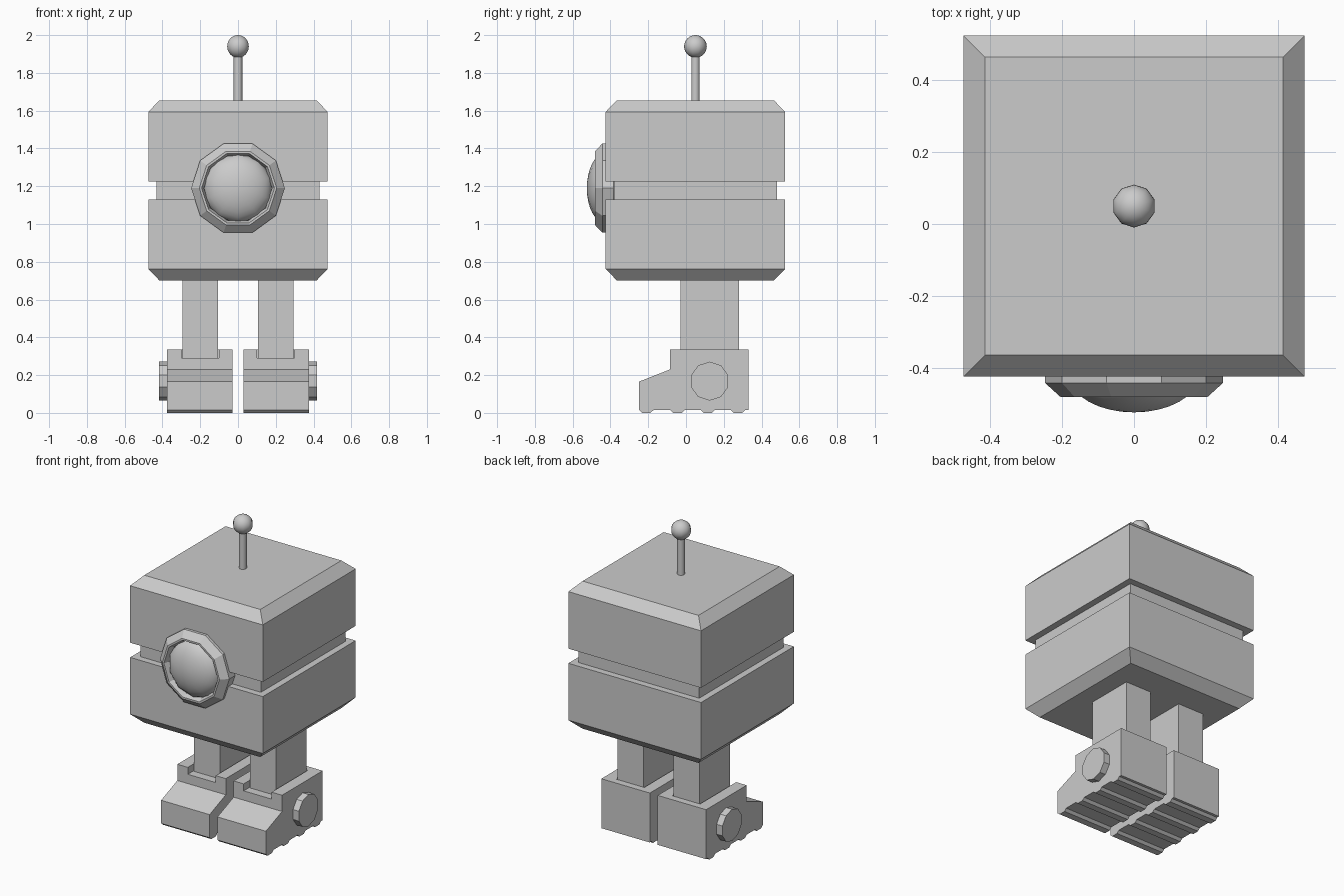
import bpy, bmesh, math
from mathutils import Matrix, Vector

if "Cube" in bpy.data.objects:
    bpy.data.objects.remove(bpy.data.objects["Cube"])

grey = bpy.data.materials.new("light grey")
grey.diffuse_color = (0.6, 0.6, 0.6, 1)
grey.use_nodes = True
grey.node_tree.nodes["Principled BSDF"].inputs["Base Color"].default_value = grey.diffuse_color


def finish(name, bm, smooth=False):
    """Turn a bmesh into a named, coloured object."""
    bmesh.ops.recalc_face_normals(bm, faces=bm.faces)
    mesh = bpy.data.meshes.new(name)
    bm.to_mesh(mesh)
    bm.free()
    mesh.materials.append(grey)
    ob = bpy.data.objects.new(name, mesh)
    bpy.context.collection.objects.link(ob)
    if smooth:
        bpy.ops.object.select_all(action='DESELECT')
        ob.select_set(True)
        bpy.context.view_layer.objects.active = ob
        bpy.ops.object.shade_smooth_by_angle(angle=math.radians(40))
    return ob


def loft(name, rings, closed=False, smooth=False):
    """Skin equal-length rings of points; cap the ends, or join them if closed."""
    bm = bmesh.new()
    loops = [[bm.verts.new(p) for p in ring] for ring in rings]
    n = len(loops[0])
    pairs = list(zip(loops, loops[1:]))
    if closed:
        pairs.append((loops[-1], loops[0]))
    else:
        bm.faces.new(loops[0])
        bm.faces.new(loops[-1])
    for a, b in pairs:
        for i in range(n):
            j = (i + 1) % n
            bm.faces.new((a[i], a[j], b[j], b[i]))
    return finish(name, bm, smooth)


def box(name, x0, x1, y0, y1, z0, z1):
    return loft(name, [[(x0, y0, z), (x1, y0, z), (x1, y1, z), (x0, y1, z)]
                       for z in (z0, z1)])


def ball(name, centre, scale, rot, rings=16):
    bm = bmesh.new()
    m = Matrix.Translation(centre) @ Matrix.Diagonal((*scale, 1)) @ rot
    bmesh.ops.create_uvsphere(bm, u_segments=10, v_segments=rings, radius=1, matrix=m)
    return finish(name, bm, True)


def decagon(r, phase=0.0):
    return [(r * math.cos(phase + i * math.tau / 10),
             r * math.sin(phase + i * math.tau / 10)) for i in range(10)]


# Head: chamfered cube with a groove round the middle (inset, height)
HEAD = [(.06, .70), (0, .762), (0, 1.13), (.043, 1.13), (.043, 1.225),
        (0, 1.225), (0, 1.594), (.06, 1.655)]
loft("head", [[(sx * (.475 - d), .05 + sy * (.475 - d), z)
               for sx, sy in ((-1, -1), (1, -1), (1, 1), (-1, 1))]
              for d, z in HEAD])

# Eye: ten-sided bezel (radius, depth) and domed lens
EYE_Z = 1.19
BEZEL = [(.248, -.385), (.248, -.443), (.205, -.482), (.193, -.482),
         (.18, -.45), (.18, -.385)]
loft("eye_bezel", [[(x, y, EYE_Z + z) for x, z in decagon(r)] for r, y in BEZEL],
     closed=True)
ball("eye_lens", Vector((0, -.425, EYE_Z)), (.187, .1, .187),
     Matrix.Rotation(math.pi / 2, 4, 'X'))

# Antenna
loft("antenna_rod", [[(x, .05 + y, z) for x, y in decagon(.023)]
                     for z in (1.64, 1.92)], smooth=True)
ball("antenna_ball", Vector((0, .05, 1.94)), (.06, .06, .06), Matrix.Identity(4))

# Foot side outline: sloped toe, flat top, treaded sole
outline = [(.33, .015), (.33, .335), (-.085, .335), (-.085, .23),
           (-.25, .165), (-.25, .015)]
for c in (-.21, -.045, .115, .275):
    outline += [(c - .038, .015), (c - .022, 0), (c + .022, 0), (c + .038, .015)]

for side, s in (("left", -1), ("right", 1)):
    # Leg
    box(side + "_leg", *sorted((s * .107, s * .293)), -.03, .28, .285, .71)
    # Foot with a socket open at the front
    foot = loft(side + "_foot", [[(s * x, y, z) for y, z in outline]
                                 for x in (.028, .375)])
    cutter = box(side + "_socket_cutter", *sorted((s * .1, s * .3)),
                 -.2, .285, .29, .5)
    cutter.hide_render = True
    cut = foot.modifiers.new("socket", 'BOOLEAN')
    cut.operation = 'DIFFERENCE'
    cut.solver = 'EXACT'
    cut.object = cutter
    # Apply the cut and drop the helper
    bpy.context.view_layer.update()
    deps = bpy.context.evaluated_depsgraph_get()
    cut_mesh = bpy.data.meshes.new_from_object(foot.evaluated_get(deps))
    foot.modifiers.clear()
    foot.data = cut_mesh
    bpy.data.objects.remove(cutter)
    # Ankle disc on the outer side
    loft(side + "_ankle_disc", [[(s * x, .125 + y, .168 + z)
                                 for y, z in decagon(.103, math.pi / 2)]
                                for x in (.36, .417)])
